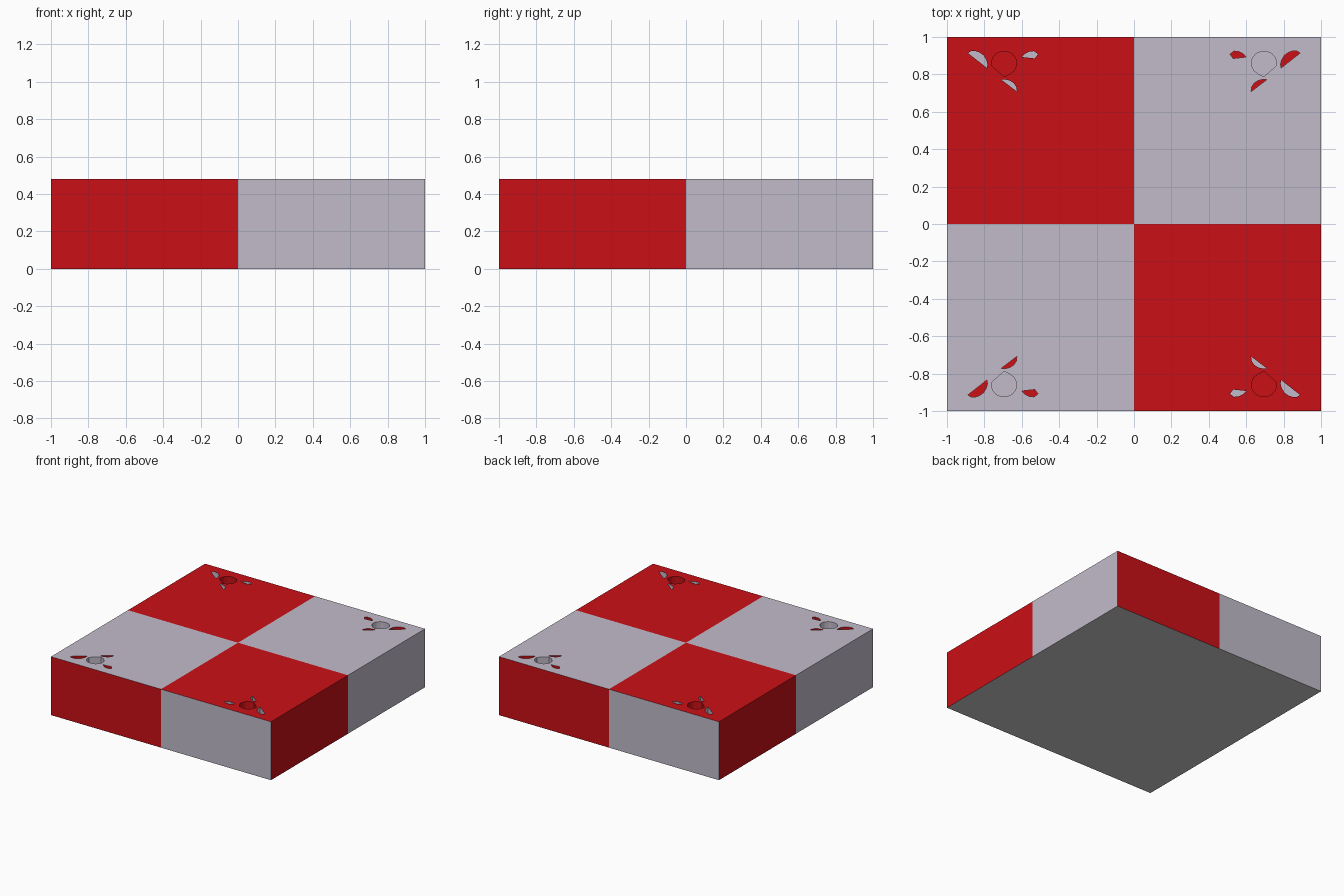
import bpy, bmesh

if "Cube" in bpy.data.objects:
    bpy.data.objects.remove(bpy.data.objects["Cube"])

H = 0.48        # block height
DEPTH = 0.10    # recess depth
RED, PALE, BASE = 0, 1, 2


def material(name, rgb):
    m = bpy.data.materials.new(name)
    m.diffuse_color = (*rgb, 1)
    m.use_nodes = True
    m.node_tree.nodes["Principled BSDF"].inputs["Base Color"].default_value = m.diffuse_color
    return m


mats = [material("red", (0.59, 0.005, 0.008)),
        material("pale_grey", (0.54, 0.50, 0.59)),
        material("underside_grey", (0.52, 0.51, 0.53))]


def make_object(name, bm):
    bmesh.ops.recalc_face_normals(bm, faces=bm.faces)
    me = bpy.data.meshes.new(name)
    bm.to_mesh(me)
    bm.free()
    for m in mats:
        me.materials.append(m)
    ob = bpy.data.objects.new(name, me)
    bpy.context.collection.objects.link(ob)
    return ob


def quadrant(x, y):
    return RED if x * y < 0 else PALE


# Block: a cube split through the middle into coloured quarters
bm = bmesh.new()
bmesh.ops.create_cube(bm, size=2)
for v in bm.verts:
    v.co.z = H if v.co.z > 0 else 0
for axis in ((1, 0, 0), (0, 1, 0)):
    bmesh.ops.bisect_plane(bm, geom=bm.verts[:] + bm.edges[:] + bm.faces[:],
                           plane_co=(0, 0, 0), plane_no=axis)
bm.normal_update()
for f in bm.faces:
    c, n = f.calc_center_median(), f.normal
    if n.z < -0.5:
        f.material_index = BASE
    elif abs(n.y) > 0.5:
        f.material_index = 1 - quadrant(c.x, c.y)
    else:
        f.material_index = quadrant(c.x, c.y)
block = make_object("checkered_block", bm)

# Recess outlines for the back right corner: (points, uses opposite colour)
outlines = [
    # round centre with a pointed side
    ([(0.695, 0.788), (0.76, 0.846), (0.762, 0.868), (0.753, 0.892),
      (0.735, 0.912), (0.71, 0.922), (0.682, 0.922), (0.655, 0.912),
      (0.636, 0.892), (0.627, 0.866), (0.63, 0.843), (0.643, 0.819),
      (0.667, 0.801)], False),
    # outer petal
    ([(0.786, 0.834), (0.888, 0.914), (0.872, 0.924), (0.85, 0.925),
      (0.825, 0.917), (0.803, 0.9), (0.79, 0.878), (0.784, 0.855)], True),
    # side petal
    ([(0.513, 0.909), (0.53, 0.885), (0.6, 0.893), (0.583, 0.91),
      (0.56, 0.922), (0.535, 0.924)], True),
    # inner petal
    ([(0.626, 0.708), (0.71, 0.772), (0.687, 0.773), (0.663, 0.766),
      (0.643, 0.753), (0.63, 0.735)], True),
]

# Cutter: every outline as a prism, mirrored to the four corners
bm = bmesh.new()
for sx in (-1, 1):
    for sy in (-1, 1):
        for pts, opposite in outlines:
            colour = quadrant(sx, sy)
            if opposite:
                colour = 1 - colour
            face = bm.faces.new([bm.verts.new((sx * x, sy * y, H - DEPTH))
                                 for x, y in pts])
            face.material_index = colour
            ext = bmesh.ops.extrude_face_region(bm, geom=[face],
                                                use_keep_orig=True)["geom"]
            top = [g for g in ext if isinstance(g, bmesh.types.BMVert)]
            bmesh.ops.translate(bm, verts=top, vec=(0, 0, DEPTH + 0.1))
            for v in top:
                for f in v.link_faces:
                    f.material_index = colour
cutter = make_object("recess_cutter", bm)
cutter.hide_render = True
cutter.display_type = 'WIRE'

# Sink the recesses into the block
mod = block.modifiers.new("recesses", 'BOOLEAN')
mod.operation = 'DIFFERENCE'
mod.solver = 'EXACT'
mod.object = cutter
bpy.context.view_layer.objects.active = block
block.select_set(True)
bpy.ops.object.modifier_apply(modifier=mod.name)
bpy.data.objects.remove(cutter)
